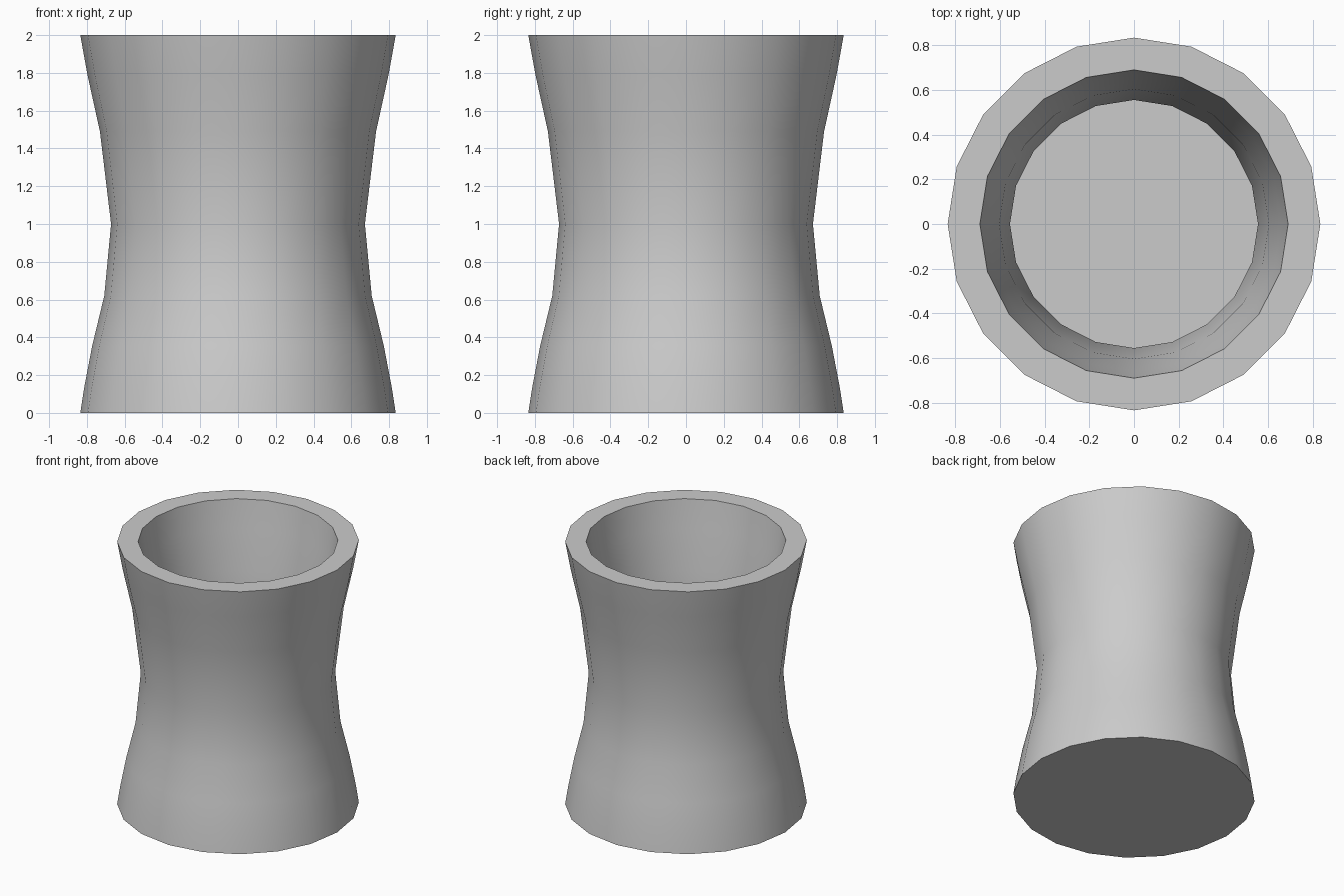
import bpy, bmesh, math

if "Cube" in bpy.data.objects:
    bpy.data.objects.remove(bpy.data.objects["Cube"])

SIDES = 20
INNER = 0.827  # inner radius as a share of the outer radius

# Outer wall profile (radius, height)
outer = [(0.835, 0), (0.815, 0.13), (0.772, 0.355), (0.708, 0.62),
         (0.672, 1.0), (0.731, 1.49), (0.797, 1.79), (0.835, 2.0)]
# Inner wall follows the outer one down to the floor
inner = [(r * INNER, z) for r, z in reversed(outer[1:])]

bm = bmesh.new()
rings = []
for r, z in outer + inner:
    rings.append([bm.verts.new((r * math.cos(2 * math.pi * i / SIDES),
                                r * math.sin(2 * math.pi * i / SIDES), z))
                  for i in range(SIDES)])
for a, b in zip(rings, rings[1:]):
    for i in range(SIDES):
        j = (i + 1) % SIDES
        bm.faces.new((a[i], a[j], b[j], b[i]))

# Underside and inside floor
bm.faces.new(rings[0][::-1])
bm.faces.new(rings[-1])
bmesh.ops.recalc_face_normals(bm, faces=bm.faces)

mesh = bpy.data.meshes.new("waisted_cup")
bm.to_mesh(mesh)
bm.free()
cup = bpy.data.objects.new("waisted_cup", mesh)
bpy.context.collection.objects.link(cup)

# Smooth walls, sharp rim and base
bpy.context.view_layer.objects.active = cup
cup.select_set(True)
bpy.ops.object.shade_smooth_by_angle(angle=math.radians(35))
